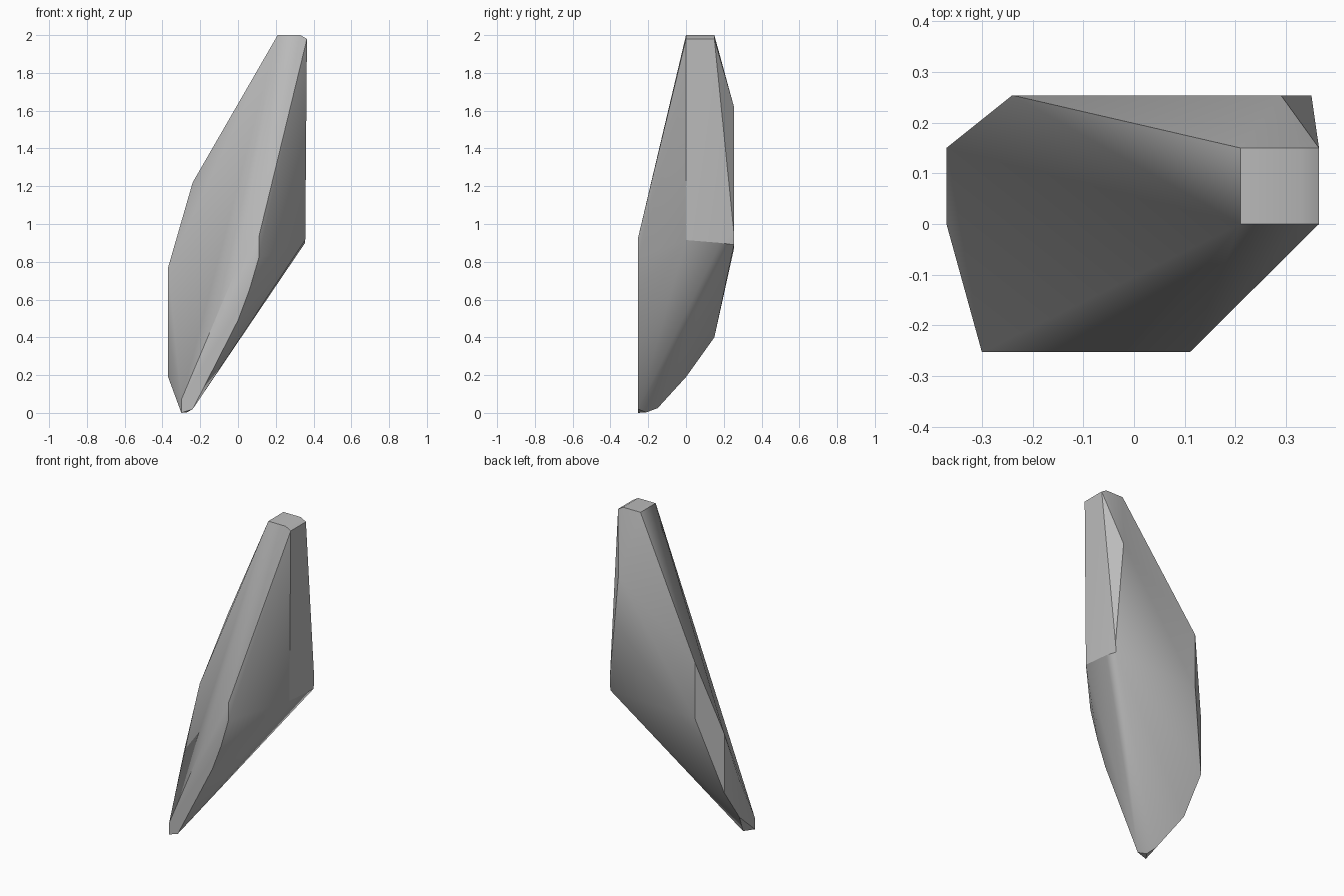
import bpy
import bmesh
from math import radians

# Remove the default cube
cube = bpy.data.objects.get("Cube")
if cube:
    bpy.data.objects.remove(cube, do_unlink=True)

# Plain grey stone
stone = bpy.data.materials.new("grey_stone")
stone.use_nodes = True
grey = (0.5, 0.5, 0.5, 1)
stone.diffuse_color = grey
stone.node_tree.nodes["Principled BSDF"].inputs["Base Color"].default_value = grey

# Small cut cap at the top, softened toward the left
cap = [(x, y, z) for y in (0, .15) for x, z in ((.21, 2), (.33, 2), (.365, 1.98))]

# Flat front facet with a curved lower edge
front = [(x, -.253, z) for x, z in (
    (-.3, 0), (-.3, .07), (0, .78), (.11, .93), (.11, .82),
    (.06, .65), (0, .49), (-.24, .02))]

# Flat back facet
back = [(x, .254, z) for x, z in (
    (-.24, 1.22), (-.24, .87), (.29, 1.62), (.35, .95), (.345, .89))]

# Right flank, left heel and rounded bottom tip
flank = [(-.37, .15, .77), (-.37, .15, .4), (-.37, 0, .42), (-.37, 0, .19)]
heel = [(.356, 0, .915), (.355, .18, .9)]
tip = [(-.29, -.15, .025), (-.27, -.21, .003)]

# Wrap the facets in one chipped shard
bm = bmesh.new()
for point in cap + front + back + flank + heel + tip:
    bm.verts.new(point)
hull = bmesh.ops.convex_hull(bm, input=bm.verts)
spare = {g for g in hull["geom_interior"] + hull["geom_unused"]
         if isinstance(g, bmesh.types.BMVert)}
bmesh.ops.delete(bm, geom=list(spare), context='VERTS')
bmesh.ops.dissolve_limit(bm, angle_limit=radians(1), verts=bm.verts, edges=bm.edges)
bmesh.ops.recalc_face_normals(bm, faces=bm.faces)
mesh = bpy.data.meshes.new("stone_shard")
bm.to_mesh(mesh)
bm.free()
mesh.materials.append(stone)
shard = bpy.data.objects.new("stone_shard", mesh)
bpy.context.collection.objects.link(shard)

# Soft facets with crisp main ridges
bpy.ops.object.select_all(action='DESELECT')
shard.select_set(True)
bpy.context.view_layer.objects.active = shard
bpy.ops.object.shade_smooth_by_angle(angle=radians(30))
